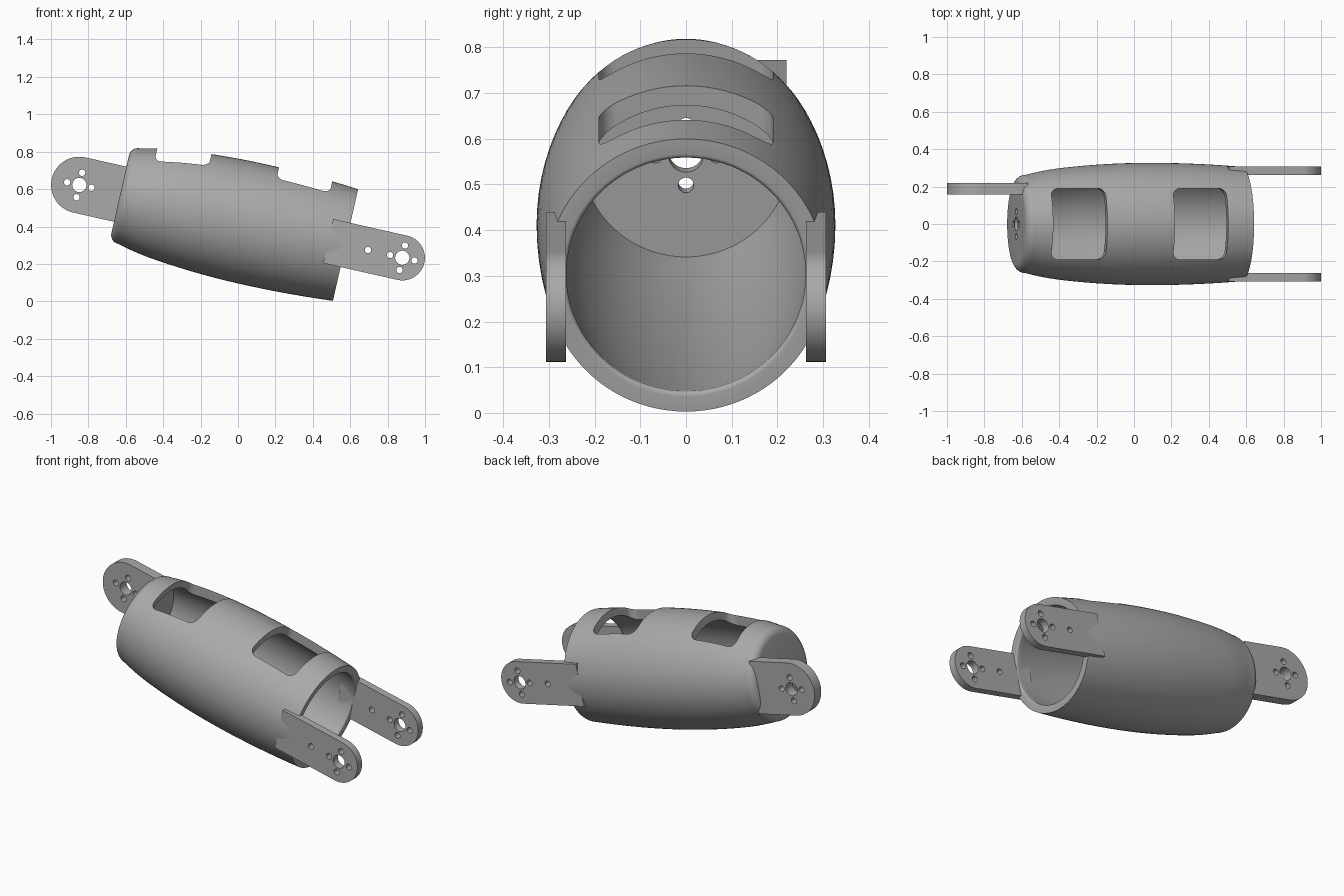
import bpy, bmesh, math
from mathutils import Matrix, Vector

old = bpy.data.objects.get("Cube")
if old:
    bpy.data.objects.remove(old, do_unlink=True)

# Single matte grey
grey = bpy.data.materials.new("matte_grey")
grey.use_nodes = True
color = (0.4, 0.4, 0.4, 1)
grey.diffuse_color = color
grey.node_tree.nodes["Principled BSDF"].inputs["Base Color"].default_value = color

# The limb is built along x, then tilted and lifted into place
PLACE = Matrix.Translation((0.015, 0, 0.4275)) @ Matrix.Rotation(math.radians(12.7), 4, "Y")
MOUTH, CLOSED, FLOOR, WALL = 0.574, -0.661, -0.62, 0.044
PIVOT = 0.885


def make_object(name, bm):
    bmesh.ops.recalc_face_normals(bm, faces=bm.faces)
    mesh = bpy.data.meshes.new(name)
    bm.to_mesh(mesh)
    bm.free()
    mesh.materials.append(grey)
    ob = bpy.data.objects.new(name, mesh)
    bpy.context.collection.objects.link(ob)
    return ob


def prism(bm, outline, offset):
    """Extrude a closed outline by the offset vector."""
    face = bm.faces.new([bm.verts.new(p) for p in outline])
    ext = bmesh.ops.extrude_face_region(bm, geom=[face])["geom"]
    verts = [v for v in ext if isinstance(v, bmesh.types.BMVert)]
    bmesh.ops.translate(bm, verts=verts, vec=offset)


def arc(cx, cy, r, start, end, n):
    return [(cx + r * math.cos(a), cy + r * math.sin(a))
            for a in (math.radians(start + (end - start) * i / n) for i in range(n + 1))]


def carve(ob, cutter):
    """Subtract the cutter, keep the result and drop the cutter."""
    mod = ob.modifiers.new("cut", "BOOLEAN")
    mod.operation, mod.solver, mod.object = "DIFFERENCE", "EXACT", cutter
    cutter.hide_render = True
    deps = bpy.context.evaluated_depsgraph_get()
    mesh = bpy.data.meshes.new_from_object(ob.evaluated_get(deps))
    ob.modifiers.clear()
    ob.data = mesh
    bpy.data.objects.remove(cutter, do_unlink=True)


def horn_holes(cx, cy):
    """Centre hole with four screw holes round it."""
    d = 0.067
    return [(cx, cy, 0.038)] + [(cx + d * i, cy + d * j, 0.017)
                                for i, j in ((1, 0), (-1, 0), (0, 1), (0, -1))]


def outer_radius(u):
    k = 0.118 if u < 0.07 else 0.083
    return 0.327 - k * (u - 0.07) ** 2


# Barrel shell: closed, rounded far end and open mouth
STEPS = 28
span = [-0.61 + (MOUTH + 0.61) * i / STEPS for i in range(STEPS + 1)]
r0 = outer_radius(span[0])- 0.01
profile = [(CLOSED, 0)]
profile += [(span[0] + 0.051 * x, r0 - 0.048 + 0.048 * y) for x, y in arc(0, 0, 1, 180, 90, 8)]
profile += [(u, outer_radius(u) - 0.01 * max(0, 1 - (u + 0.61) / 0.2) ** 2) for u in span[1:]]
rim = outer_radius(MOUTH) - WALL
profile += arc(MOUTH - 0.01, rim + 0.01, 0.01, 0, -90, 4)
profile += [(u, outer_radius(u) - WALL) for u in reversed(span[1:-1])]
profile += [(FLOOR, 0.228), (FLOOR, 0)]
bm = bmesh.new()
verts = [bm.verts.new((u, 0, r)) for u, r in profile]
edges = [bm.edges.new(pair) for pair in zip(verts, verts[1:])]
bmesh.ops.spin(bm, geom=verts + edges, cent=(0, 0, 0), axis=(1, 0, 0),
               angle=math.tau, steps=96, use_merge=True)
bmesh.ops.remove_doubles(bm, verts=bm.verts, dist=0.0001)
shell = make_object("barrel_shell", bm)

# Two rounded windows on top, and the hole pattern in the closed end
bm = bmesh.new()
for u0, u1 in ((-0.521, -0.232), (0.136, 0.43)):
    r, h = 0.04, 0.19
    outline = (arc(u1 - r, h - r, r, 0, 90, 8) + arc(u0 + r, h - r, r, 90, 180, 8)
               + arc(u0 + r, r - h, r, 180, 270, 8) + arc(u1 - r, r - h, r, 270, 360, 8))
    prism(bm, [(x, y, 0.1) for x, y in outline], Vector((0, 0, 0.4)))
for y, z, r in horn_holes(0, 0):
    prism(bm, [(-0.7, a, b) for a, b in arc(y, z, r, 0, 360, 32)[:-1]], Vector((0.15, 0, 0)))
carve(shell, make_object("shell_cutter", bm))


def lug(name, side, root, radius, y0, y1, extra=()):
    """Flat bracket with a round end; side is the direction along x."""
    bm = bmesh.new()
    outline = arc(PIVOT, 0, radius, -90, 90, 40) + [(root, radius), (root, -radius)]
    prism(bm, [(side * x, y0, z) for x, z in outline], Vector((0, y1 - y0, 0)))
    ob = make_object(name, bm)
    bm = bmesh.new()
    for x, z, r in horn_holes(PIVOT, 0) + list(extra):
        prism(bm, [(side * a, y0 - 0.1, b) for a, b in arc(x, z, r, 0, 360, 32)[:-1]],
              Vector((0, y1 - y0 + 0.2, 0)))
    carve(ob, make_object(name + "_cutter", bm))
    return ob


# Fork lugs at the mouth, single wider lug at the closed end
pin = [(0.697, 0, 0.017)]
parts = [shell,
         lug("front_fork_lug", 1, 0.479, 0.121, -0.307, -0.263, pin),
         lug("back_fork_lug", 1, 0.479, 0.121, 0.263, 0.307, pin),
         lug("end_lug", -1, 0.63, 0.151, 0.158, 0.22)]

# Tilt into place and smooth the curved faces
bpy.ops.object.select_all(action="DESELECT")
for ob in parts:
    ob.data.transform(PLACE)
    ob.select_set(True)
bpy.context.view_layer.objects.active = shell
bpy.ops.object.shade_smooth_by_angle(angle=math.radians(30))
